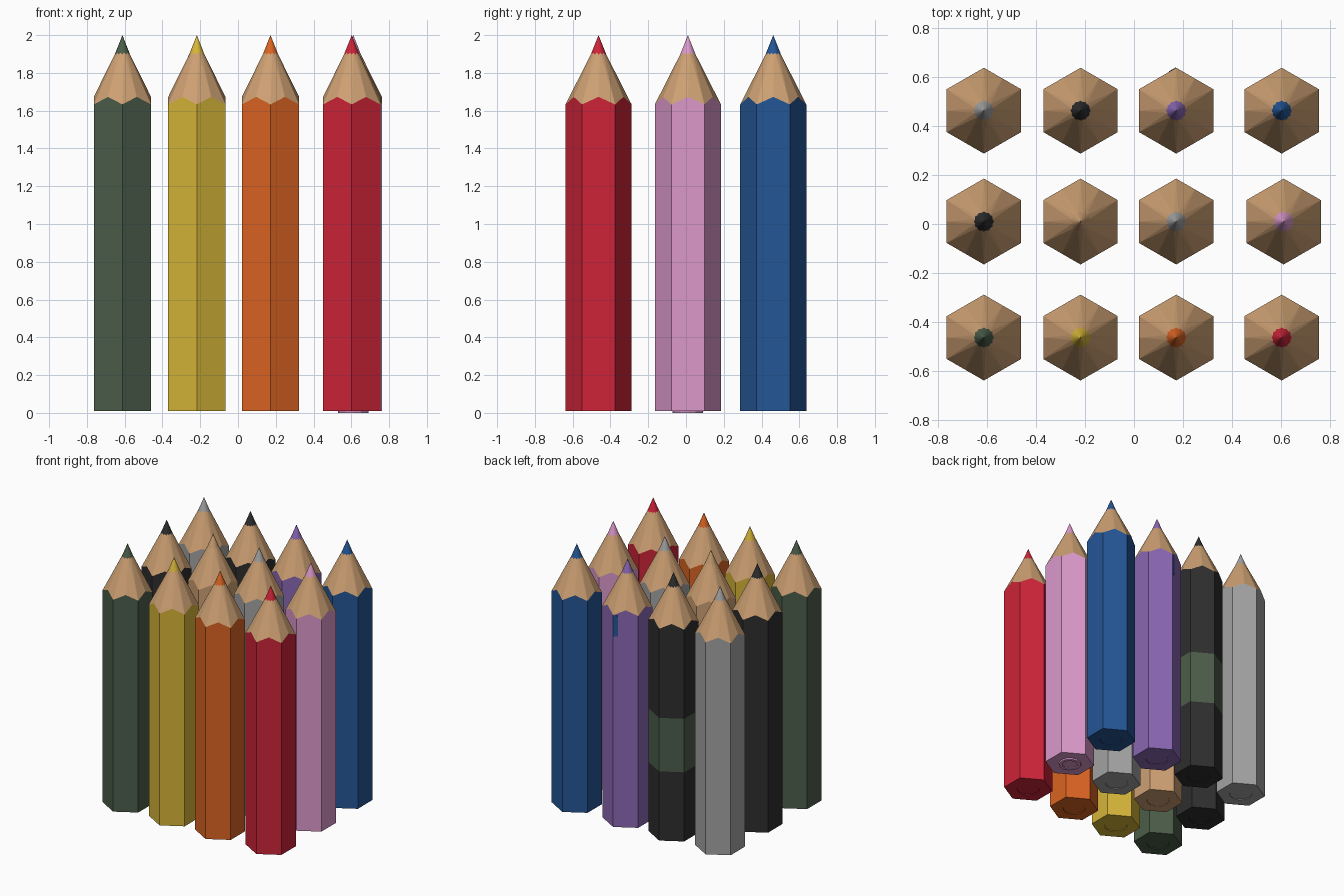
import bpy, bmesh, math
from mathutils import Matrix, Vector

if "Cube" in bpy.data.objects:
    bpy.data.objects.remove(bpy.data.objects["Cube"])


def lin(c):
    return c / 12.92 if c <= 0.04045 else ((c + 0.055) / 1.055) ** 2.4


COLOURS = {
    "green": (75, 93, 73), "yellow": (214, 181, 57), "orange": (219, 100, 35),
    "red": (205, 36, 56), "pink": (219, 153, 203), "blue": (36, 86, 150),
    "purple": (138, 103, 180), "black": (46, 46, 46), "grey": (163, 163, 163),
    "wood": (205, 160, 115),
}
MATS = {}
for name, rgb in COLOURS.items():
    m = bpy.data.materials.new(name)
    m.diffuse_color = (*[lin(v / 255) for v in rgb], 1)
    m.use_nodes = True
    m.node_tree.nodes["Principled BSDF"].inputs["Base Color"].default_value = m.diffuse_color
    MATS[name] = m

R = 0.175                      # hexagon corner radius
A = R * math.cos(math.pi / 6)  # hexagon flat radius
Z0 = 0.01                      # underside of the barrels


def point(bm, r, angle, z):
    return bm.verts.new((r * math.cos(angle), r * math.sin(angle), z))


def hex_ring(bm, z_corner, z_flat):
    """Twelve points: flat middles (even) and corners (odd)."""
    return [point(bm, R if k % 2 else A, k * math.pi / 6,
                  z_corner if k % 2 else z_flat) for k in range(12)]


def round_ring(bm, r, z):
    return [point(bm, r, k * math.pi / 6, z) for k in range(12)]


def bridge(bm, low, high, mat):
    for k in range(12):
        j = (k + 1) % 12
        bm.faces.new((low[k], low[j], high[j], high[k])).material_index = mat


def pencil(name, colour, x, y, band=None, raised_end=False):
    bm = bmesh.new()
    # hexagonal barrel, optionally with a painted band
    levels = [Z0, 0.54, 0.95] if band else [Z0]
    rings = [hex_ring(bm, z, z) for z in levels] + [hex_ring(bm, 1.633, 1.673)]
    for i in range(len(rings) - 1):
        bridge(bm, rings[i], rings[i + 1], 2 if band and i == 1 else 0)
    # sharpened wood cone and lead tip with a notched edge between them
    edge = []
    for k in range(24):
        r = 0.041 if k % 2 == 0 else 0.037
        edge.append(point(bm, r, k * math.pi / 12, 1.897 if k % 2 == 0 else 1.907))
    top = rings[-1]
    tip = bm.verts.new((0, 0, 2))
    for k in range(12):
        j = (k + 1) % 12
        a, b, c = edge[2 * k], edge[2 * k + 1], edge[(2 * k + 2) % 24]
        for f in ((top[k], b, a), (top[k], top[j], b), (top[j], c, b)):
            bm.faces.new(f).material_index = 1
        bm.faces.new((a, b, tip))
        bm.faces.new((b, c, tip))
    # underside with round lead end
    z_end = 0.0 if raised_end else 0.014
    outer = round_ring(bm, 0.082, Z0)
    inner = round_ring(bm, 0.08, z_end)
    bridge(bm, outer, rings[0], 0)
    bridge(bm, inner, outer, 0)
    if raised_end:
        rim = round_ring(bm, 0.055, z_end)
        sunk = round_ring(bm, 0.053, 0.006)
        bridge(bm, rim, inner, 0)
        bridge(bm, sunk, rim, 0)
        inner = sunk
    bm.faces.new(inner[::-1])
    bmesh.ops.recalc_face_normals(bm, faces=bm.faces)
    me = bpy.data.meshes.new(name)
    bm.to_mesh(me)
    bm.free()
    for c in (colour, "wood") + ((band,) if band else ()):
        me.materials.append(MATS[c])
    ob = bpy.data.objects.new(name, me)
    ob.location = (x, y, 0)
    bpy.context.collection.objects.link(ob)
    return ob


XS = (-0.612, -0.218, 0.172, 0.602)
ROWS = (
    ("front", -0.463, ("green", "yellow", "orange", "red")),
    ("middle", 0.01, ("black", "wood", "grey", "pink")),
    ("back", 0.462, ("grey", "black", "purple", "blue")),
)
for row, y, colours in ROWS:
    for x, c in zip(XS, colours):
        pencil(f"{row}_{c}_pencil", c, x + (0.008 if c == "pink" else 0), y,
               band="green" if (row, c) == ("back", "black") else None,
               raised_end=c == "pink")

# small blue paint mark on the back left face of the purple pencil
bm = bmesh.new()
ang = math.radians(120)
along = Vector((math.sin(ang), -math.cos(ang), 0))
centre = (Vector((XS[2], 0.462, 1.55)) + along * (R / 2 - 0.017)
          + Vector((math.cos(ang), math.sin(ang), 0)) * A)
mat = (Matrix.Translation(centre) @ Matrix.Rotation(ang, 4, "Z")
       @ Matrix.Diagonal((0.004, 0.032, 0.16, 1)))
bmesh.ops.create_cube(bm, size=1, matrix=mat)
me = bpy.data.meshes.new("paint_mark")
bm.to_mesh(me)
bm.free()
me.materials.append(MATS["blue"])
bpy.context.collection.objects.link(bpy.data.objects.new("paint_mark", me))
